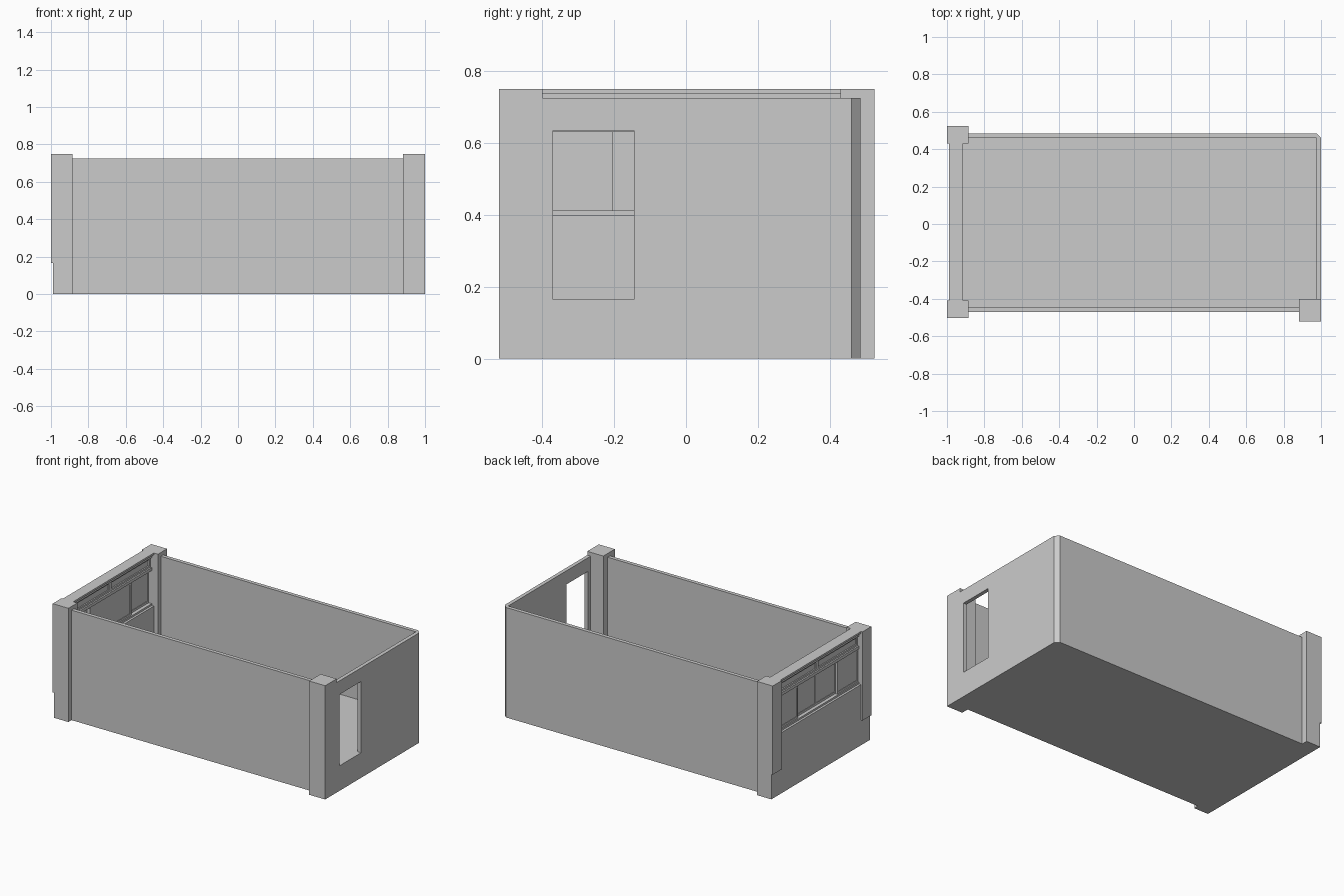
import bpy
import bmesh
from mathutils import Vector

cube = bpy.data.objects.get("Cube")
if cube:
    bpy.data.objects.remove(cube, do_unlink=True)

grey = bpy.data.materials.new("plain_grey")
grey.use_nodes = True
grey.diffuse_color = (0.6, 0.6, 0.6, 1)
grey.node_tree.nodes["Principled BSDF"].inputs["Base Color"].default_value = (0.6, 0.6, 0.6, 1)


def prism(name, points, offset):
    """Extrude a flat outline along an offset vector."""
    bm = bmesh.new()
    face = bm.faces.new([bm.verts.new(p) for p in points])
    grown = bmesh.ops.extrude_face_region(bm, geom=[face])
    moved = [v for v in grown["geom"] if isinstance(v, bmesh.types.BMVert)]
    bmesh.ops.translate(bm, verts=moved, vec=Vector(offset))
    bmesh.ops.recalc_face_normals(bm, faces=bm.faces)
    mesh = bpy.data.meshes.new(name)
    bm.to_mesh(mesh)
    bm.free()
    mesh.materials.append(grey)
    obj = bpy.data.objects.new(name, mesh)
    bpy.context.collection.objects.link(obj)
    return obj


def box(name, x, y, z):
    base = [(x[0], y[0], z[0]), (x[1], y[0], z[0]), (x[1], y[1], z[0]), (x[0], y[1], z[0])]
    return prism(name, base, (0, 0, z[1] - z[0]))


FLOOR, WALL_TOP, TOP = 0.165, 0.725, 0.75
SILL, HEAD = 0.40, 0.63
WEST, WEST_IN = -0.99, -0.915
Y0, Y1 = -0.41, 0.43

# Outer walls on three sides, with one bevelled corner
outer = [(-0.95, -0.47), (1, -0.47), (1, 0.46), (0.975, 0.485), (-0.95, 0.485)]
inner = [(-0.95, 0.46), (0.975, 0.46), (0.975, -0.445), (-0.95, -0.445)]
walls = prism("outer_walls", [(x, y, 0) for x, y in outer + inner], (0, 0, WALL_TOP))

# Doorway through the end wall
cutter = box("door_cutter", (0.9, 1.1), (-0.37, -0.145), (FLOOR, 0.635))
cutter.hide_render = True
cut = walls.modifiers.new("doorway", "BOOLEAN")
cut.operation = "DIFFERENCE"
cut.solver = "EXACT"
cut.object = cutter
bpy.context.view_layer.objects.active = walls
bpy.ops.object.modifier_apply(modifier=cut.name)
bpy.data.objects.remove(cutter, do_unlink=True)

# Raised floor
box("floor_slab", (WEST, 0.975), (-0.445, 0.46), (0, FLOOR))

# Corner pillars, the two at the window end stepping out above the plinth
box("door_end_pillar", (0.883, 1), (-0.52, -0.40), (0, TOP))
step = [(WEST, 0), (-0.885, 0), (-0.885, TOP), (-1, TOP), (-1, FLOOR), (WEST, FLOOR)]
for name, a, b in (("front_window_pillar", -0.503, Y0), ("back_window_pillar", Y1, 0.525)):
    prism(name, [(x, a, z) for x, z in step], (0, b - a, 0))

# Window end: low wall and top beam
box("window_low_wall", (WEST, WEST_IN), (Y0, Y1), (FLOOR, SILL))
box("top_beam", (WEST, WEST_IN), (Y0, Y1), (0.738, TOP))

# Rails running between the pillars
FRAME = (-0.975, -0.93)
for name, z in (("bottom_rail", (SILL, 0.412)),
                ("middle_rail", (HEAD, 0.65)),
                ("top_rail", (WALL_TOP - 0.01, 0.738))):
    box(name, FRAME, (Y0, Y1), z)


def framed_panel(name, x, y, z, bar):
    """A thin pane with a raised border on both sides."""
    mid = (x[0] + x[1]) / 2
    box(name + "_pane", (mid - 0.004, mid + 0.004), y, z)
    box(name + "_lower_bar", x, y, (z[0], z[0] + bar))
    box(name + "_upper_bar", x, y, (z[1] - bar, z[1]))
    for side, a in (("front", y[0]), ("back", y[1] - bar)):
        box(name + "_" + side + "_bar", x, (a, a + bar), (z[0] + bar, z[1] - bar))


# Four sliding sashes on two alternating tracks
pitch = (Y1 - Y0) / 4
for i in range(4):
    track = (-0.968, -0.953) if i in (0, 3) else (-0.952, -0.937)
    y = (Y0 + i * pitch - 0.006, Y0 + (i + 1) * pitch + 0.006)
    framed_panel("sash_%d" % (i + 1), track, y, (0.412, HEAD), 0.014)

# Two long transom lights above the sashes
for i in range(2):
    y = (Y0 + i * 2 * pitch, Y0 + (i + 1) * 2 * pitch)
    framed_panel("transom_%d" % (i + 1), (-0.965, -0.94), y, (0.65, WALL_TOP - 0.01), 0.012)
